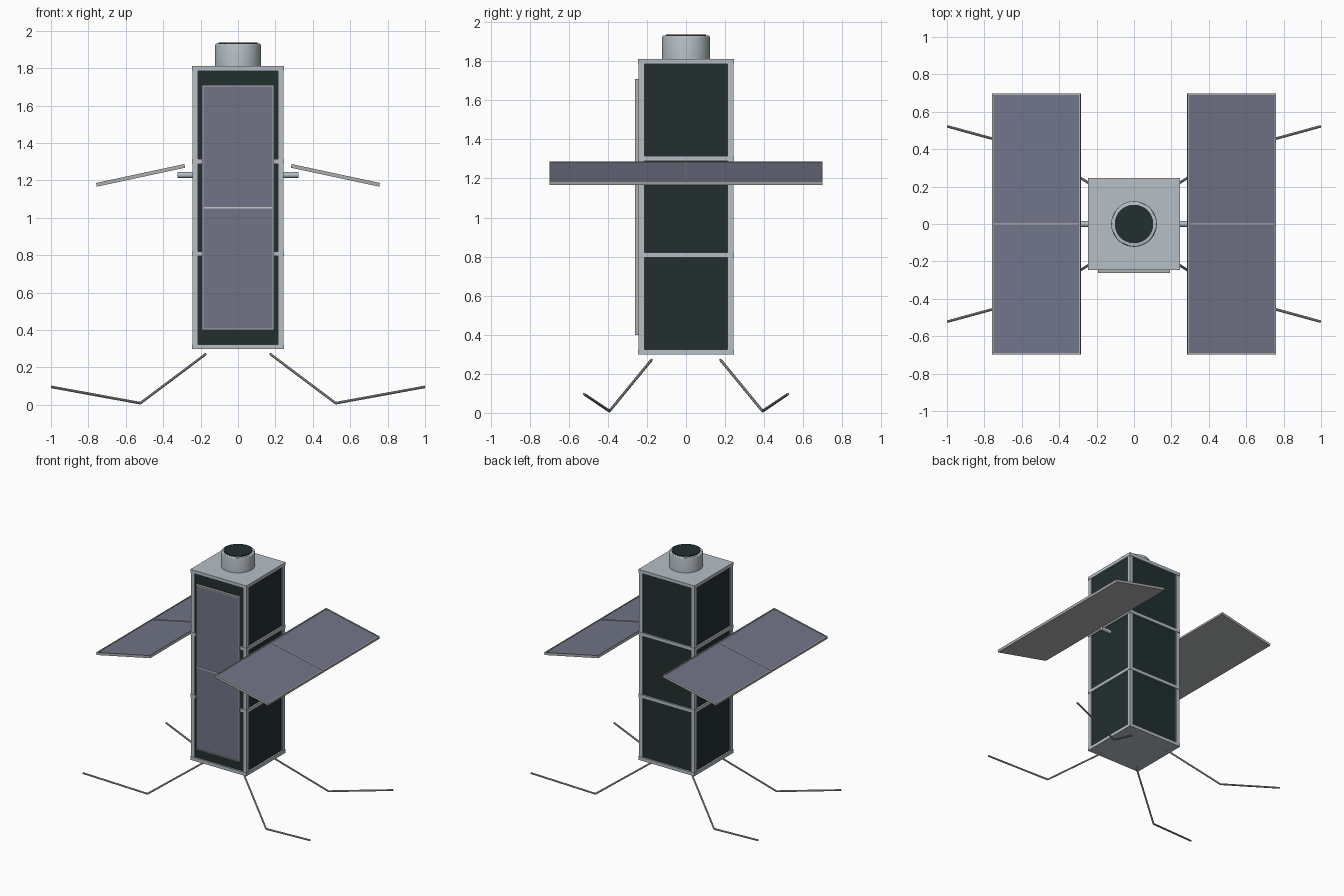
import bpy, bmesh, math
from mathutils import Vector, Matrix

if "Cube" in bpy.data.objects:
    bpy.data.objects.remove(bpy.data.objects["Cube"])


def material(name, rgb):
    m = bpy.data.materials.new(name)
    m.diffuse_color = (*rgb, 1)
    m.use_nodes = True
    m.node_tree.nodes["Principled BSDF"].inputs["Base Color"].default_value = m.diffuse_color
    return m


FRAME = material("pale metal", (0.47, 0.53, 0.57))
DARK = material("dark glass", (0.016, 0.028, 0.028))
CELLS = material("solar violet", (0.165, 0.175, 0.245))
RIM = material("neutral grey", (0.42, 0.43, 0.43))
LINE = material("light grey line", (0.58, 0.60, 0.60))


def finish(name, bm, mats, matrix=Matrix()):
    mesh = bpy.data.meshes.new(name)
    bm.to_mesh(mesh)
    bm.free()
    obj = bpy.data.objects.new(name, mesh)
    bpy.context.collection.objects.link(obj)
    for m in mats:
        mesh.materials.append(m)
    obj.matrix_world = matrix
    return obj


def add_box(bm, centre, size):
    mat = Matrix.Translation(centre) @ Matrix.Diagonal((*size, 1))
    return bmesh.ops.create_cube(bm, size=1, matrix=mat)


def box(name, centre, size, mat):
    bm = bmesh.new()
    add_box(bm, centre, size)
    return finish(name, bm, [mat])


def add_rod(bm, a, b, r, sides=8):
    a, b = Vector(a), Vector(b)
    d = b - a
    mat = Matrix.Translation((a + b) / 2) @ d.to_track_quat('Z', 'Y').to_matrix().to_4x4()
    bmesh.ops.create_cone(bm, cap_ends=True, segments=sides, radius1=r, radius2=r,
                          depth=d.length, matrix=mat)


def smooth(obj):
    bpy.ops.object.select_all(action='DESELECT')
    obj.select_set(True)
    bpy.context.view_layer.objects.active = obj
    bpy.ops.object.shade_smooth_by_angle(angle=math.radians(30))


def solar_panel(name, width, length, matrix):
    """Shallow tray with a raised rim, a cell field and a dividing line."""
    bm = bmesh.new()
    add_box(bm, (0, 0, 0), (width, length, 0.02))
    bm.normal_update()
    top = max(bm.faces, key=lambda f: f.normal.z)
    bmesh.ops.inset_individual(bm, faces=[top], thickness=0.011)
    # second inset keeps a vertical rim wall around the recessed cells
    bmesh.ops.inset_individual(bm, faces=[top], thickness=0.0005, depth=-0.005)
    top.material_index = 1
    line = add_box(bm, (0, 0, 0.0055), (width - 0.022, 0.008, 0.006))
    for f in {f for v in line['verts'] for f in v.link_faces}:
        f.material_index = 2
    return finish(name, bm, [RIM, CELLS, LINE], matrix)


# Body core and end plates
box("body_core", (0, 0, 1.055), (0.468, 0.468, 1.48), DARK)
box("top_plate", (0, 0, 1.799), (0.494, 0.494, 0.026), FRAME)
box("bottom_plate", (0, 0, 0.311), (0.494, 0.494, 0.026), FRAME)

# Corner rails
bm = bmesh.new()
for sx in (-1, 1):
    for sy in (-1, 1):
        add_box(bm, (sx * 0.2285, sy * 0.2285, 1.055), (0.031, 0.031, 1.48))
finish("corner_rails", bm, [FRAME])

# Cross bars between the three bays
bm = bmesh.new()
for z in (0.808, 1.302):
    for s in (-1, 1):
        add_box(bm, (s * 0.233, 0, z), (0.028, 0.494, 0.026))
        add_box(bm, (0, s * 0.233, z), (0.494, 0.028, 0.026))
finish("cross_bars", bm, [FRAME])

# Lens housing and lens
bm = bmesh.new()
add_rod(bm, (0, 0, 1.81), (0, 0, 1.932), 0.122, 48)
rim_edges = [e for e in bm.edges if all(v.co.z > 1.9 for v in e.verts)]
bmesh.ops.bevel(bm, geom=rim_edges, offset=0.009, segments=3, affect='EDGES', profile=0.5)
smooth(finish("lens_housing", bm, [FRAME]))
bm = bmesh.new()
add_rod(bm, (0, 0, 1.92), (0, 0, 1.938), 0.103, 48)
smooth(finish("lens", bm, [DARK]))

# Front solar panel, turned to face forward
solar_panel("front_panel", 0.385, 1.31,
            Matrix.Translation((0, -0.252, 1.055)) @ Matrix.Rotation(math.pi / 2, 4, 'X'))

# Side wings sloping down outward, with hinge arms and folded whiskers
for sx, side in ((-1, "left"), (1, "right")):
    solar_panel(side + "_wing", 0.483, 1.396,
                Matrix.Translation((sx * 0.521, 0, 1.227))
                @ Matrix.Rotation(sx * math.radians(12.1), 4, 'Y'))
    bm = bmesh.new()
    add_rod(bm, (sx * 0.2, 0, 1.229), (sx * 0.323, 0, 1.229), 0.016, 16)
    smooth(finish(side + "_hinge_arm", bm, [FRAME]))
    for sy, end in ((-1, "front"), (1, "back")):
        path = [(sx * 0.172, sy * 0.176, 0.272), (sx * 0.522, sy * 0.392, 0.009),
                (sx * 0.998, sy * 0.522, 0.096)]
        bm = bmesh.new()
        for a, b in zip(path, path[1:]):
            add_rod(bm, a, b, 0.007)
        smooth(finish(f"{side}_{end}_antenna", bm, [RIM]))
